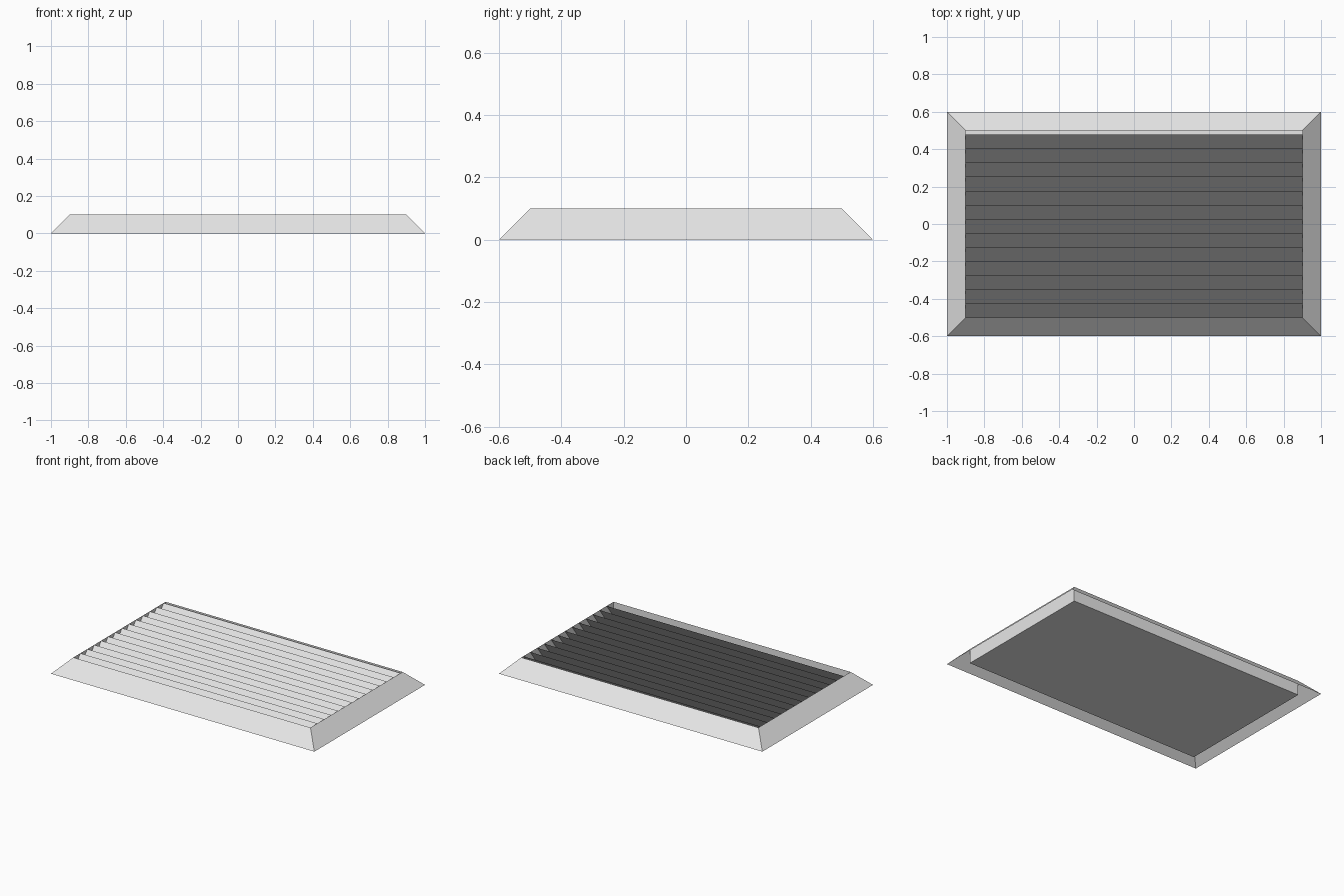
import bpy

cube = bpy.data.objects.get("Cube")
if cube:
    bpy.data.objects.remove(cube, do_unlink=True)

# Outer footprint, inner opening and height
OUT_X, OUT_Y = 1.0, 0.6
IN_X, IN_Y = 0.9, 0.5
HEIGHT = 0.1
SLATS = 13
PITCH = 0.0753

grey = bpy.data.materials.new("light_grey")
grey.use_nodes = True
colour = (0.8, 0.8, 0.8, 1)
grey.diffuse_color = colour
grey.node_tree.nodes["Principled BSDF"].inputs["Base Color"].default_value = colour


def add_object(name, verts, faces):
    mesh = bpy.data.meshes.new(name)
    mesh.from_pydata(verts, [], faces)
    mesh.materials.append(grey)
    obj = bpy.data.objects.new(name, mesh)
    bpy.context.collection.objects.link(obj)
    return obj


def ring(x, y, z):
    return [(-x, -y, z), (x, -y, z), (x, y, z), (-x, y, z)]


def band(start):
    """Four quads joining one ring of corners to the next."""
    return [(start + i, start + (i + 1) % 4,
             start + 4 + (i + 1) % 4, start + 4 + i) for i in range(4)]


# Frame: sloping outside, upright inside, open underneath the slopes
add_object("vent_frame",
           ring(OUT_X, OUT_Y, 0) + ring(IN_X, IN_Y, HEIGHT) + ring(IN_X, IN_Y, 0),
           band(0) + band(4))

# Flat plate closing the bottom of the opening
add_object("back_plate", ring(IN_X, IN_Y, 0), [(0, 1, 2, 3)])

# Thin leaning slats, rising towards the back
for i in range(SLATS):
    y = -IN_Y + i * PITCH
    top = y + PITCH
    add_object(f"slat_{i + 1}",
               [(-IN_X, y, 0), (IN_X, y, 0), (IN_X, top, HEIGHT), (-IN_X, top, HEIGHT)],
               [(0, 1, 2, 3)])
